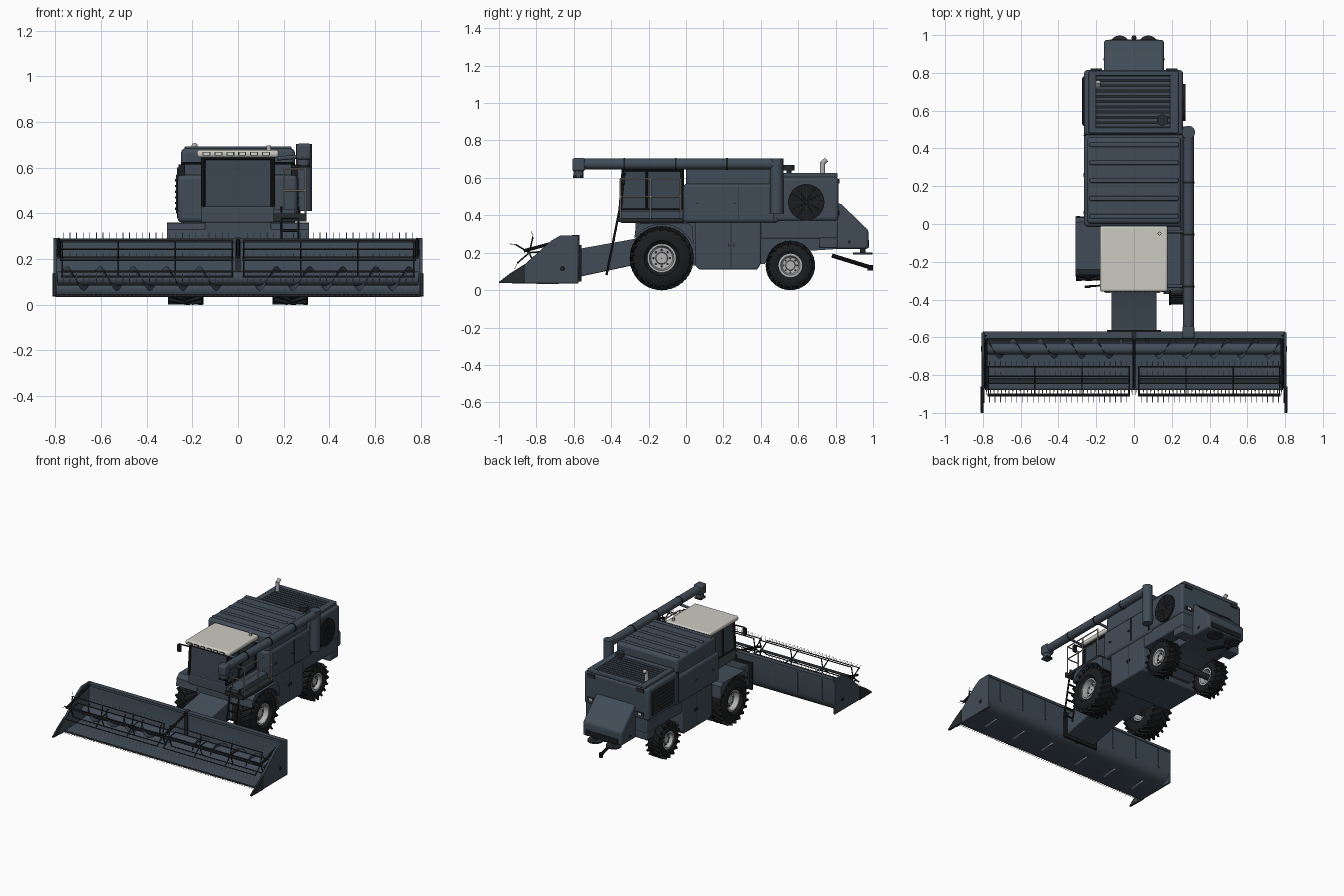
import bpy, bmesh, math
from mathutils import Vector, Matrix

if "Cube" in bpy.data.objects:
    bpy.data.objects.remove(bpy.data.objects["Cube"])

def mat(name, c):
    m = bpy.data.materials.new(name)
    m.diffuse_color = (*c, 1)
    m.use_nodes = True
    m.node_tree.nodes["Principled BSDF"].inputs["Base Color"].default_value = m.diffuse_color
    return m
SLATE = mat("slate_paint", (.053, .073, .096))
BLACK = mat("black_rubber", (.011, .012, .013))
DARK = mat("dark_metal", (.02, .024, .028))
CREAM = mat("cream_roof", (.6, .6, .54))
GREY = mat("light_grey_metal", (.45, .45, .45))
BEIGE = mat("beige_rail", (.42, .38, .3))
GLASS = mat("tinted_glass", (.043, .06, .08))
LAMP = mat("lamp_white", (.65, .65, .6))

# ---- helpers: each adds geometry to a bmesh, done() turns it into an object
def box(bm, x0, x1, y0, y1, z0, z1):
    M = Matrix.Translation(((x0+x1)/2, (y0+y1)/2, (z0+z1)/2)) @ Matrix.Diagonal((x1-x0, y1-y0, z1-z0, 1))
    bmesh.ops.create_cube(bm, size=1, matrix=M)

def rod(bm, a, b, r, seg=8, r2=None):
    a, b = Vector(a), Vector(b)
    d = b - a
    M = Matrix.Translation((a+b)/2) @ d.to_track_quat('Z', 'Y').to_matrix().to_4x4()
    bmesh.ops.create_cone(bm, cap_ends=True, segments=seg, radius1=r, radius2=r if r2 is None else r2, depth=d.length, matrix=M)

def prism(bm, pts, x0, x1):
    A = [bm.verts.new((x0, y, z)) for y, z in pts]
    B = [bm.verts.new((x1, y, z)) for y, z in pts]
    bm.faces.new(A); bm.faces.new(B[::-1])
    for i in range(len(pts)):
        j = (i+1) % len(pts)
        bm.faces.new((A[i], B[i], B[j], A[j]))

def lathe_x(bm, prof, cx, cy, cz, seg=40):
    rings = []
    for k in range(seg):
        t = 2*math.pi*k/seg
        rings.append([bm.verts.new((cx+x, cy+r*math.cos(t), cz+r*math.sin(t))) for x, r in prof])
    for k in range(seg):
        p, q = rings[k], rings[(k+1) % seg]
        for i in range(len(prof)-1):
            bm.faces.new((p[i], p[i+1], q[i+1], q[i]))

def done(name, bm, m, bevel=0):
    bmesh.ops.recalc_face_normals(bm, faces=bm.faces[:])
    me = bpy.data.meshes.new(name)
    bm.to_mesh(me); bm.free()
    me.materials.append(m)
    o = bpy.data.objects.new(name, me)
    bpy.context.collection.objects.link(o)
    bpy.ops.object.select_all(action='DESELECT')
    o.select_set(True); bpy.context.view_layer.objects.active = o
    bpy.ops.object.shade_smooth_by_angle(angle=math.radians(35))
    if bevel:
        b = o.modifiers.new("bevel", 'BEVEL')
        b.width, b.segments, b.limit_method = bevel, 3, 'ANGLE'
    return o

def boxes(name, m, lst, bevel=0):
    bm = bmesh.new()
    for b in lst: box(bm, *b)
    return done(name, bm, m, bevel)

def rods(name, m, lst, seg=8):
    bm = bmesh.new()
    for a, b, r in lst: rod(bm, a, b, r, seg)
    return done(name, bm, m)

def plate(name, m, pts, spans, bevel=0):
    bm = bmesh.new()
    for x0, x1 in spans: prism(bm, pts, x0, x1)
    return done(name, bm, m, bevel)

# ---- wheels
def wheel(name, s, xc, y, R, w, rr, n):
    h, c = w/2, R-.01
    bm = bmesh.new()
    lathe_x(bm, [(-h*.75, rr), (-h, rr+.02), (-h, c-.03), (-h*.8, c-.006), (0, c), (h*.8, c-.006), (h, c-.03), (h, rr+.02), (h*.75, rr)], s*xc, y, R)
    for k in range(n):   # chevron lugs
        for side in (-1, 1):
            a = 2*math.pi*(k+(.5 if side > 0 else 0))/n
            M = (Matrix.Translation((s*xc, y, R)) @ Matrix.Rotation(a, 4, 'X') @ Matrix.Translation((side*h*.47, 0, R-.013))
                 @ Matrix.Rotation(side*math.radians(32), 4, 'Z') @ Matrix.Diagonal((h*1.06, .014, .024, 1)))
            bmesh.ops.create_cube(bm, size=1, matrix=M)
    done(name+"_tyre", bm, BLACK)
    bm = bmesh.new()
    lathe_x(bm, [(h*.8*s, rr+.003), (h*.8*s, rr-.008), (h*.35*s, rr-.016), (h*.3*s, rr*.45), (h*.5*s, rr*.4), (h*.5*s, .001)], s*xc, y, R, 32)
    lathe_x(bm, [(-h*.8*s, rr+.003), (-h*.8*s, rr-.008), (-h*.1*s, rr-.016), (-h*.1*s, .001)], s*xc, y, R, 32)
    done(name+"_rim", bm, GREY)
    bm = bmesh.new()
    for k in range(8):
        t = k*math.pi/4
        p = Vector((s*(xc+h*.3), y+rr*.6*math.cos(t), R+rr*.6*math.sin(t)))
        rod(bm, p, p+Vector((s*.008, 0, 0)), rr*.09)
    done(name+"_bolts", bm, DARK)
for s, side in ((-1, "left"), (1, "right")):
    wheel("front_wheel_"+side, s, .23, -.13, .171, .16, .074, 22)
    wheel("rear_wheel_"+side, s, .205, .558, .132, .11, .06, 18)
rods("axles", DARK, [((-.22, -.13, .172), (.22, -.13, .172), .035), ((-.2, .56, .133), (.2, .56, .133), .022)], 12)

# ---- body
boxes("side_body", SLATE, [(-.265, .26, -.015, .5, .36, .57)], .02)
plate("lower_body", SLATE, [(.05, .37), (.05, .13), (.07, .11), (.38, .11), (.4, .14), (.4, .37)], [(-.25, .25)], .008)
plate("under_frame", SLATE, [(-.27, .37), (-.27, .14), (.1, .13), (.42, .14), (.5, .2), (.81, .22), (.81, .38)], [(-.145, .145)])
boxes("rear_lower_body", SLATE, [(-.25, .25, .4, .81, .275, .38), (-.25, .25, .71, .81, .225, .28)], .008)
boxes("grain_tank", SLATE, [(-.25, .25, .0, .46, .55, .685)], .022)
boxes("tank_lid_ribs", SLATE, [(-.235, .235, y-.012, y+.012, .675, .693) for y in (.04, .135, .23, .325, .42)], .006)
boxes("engine_housing", SLATE, [(-.265, .26, .47, .815, .37, .605)], .018)
boxes("engine_deck_rim", SLATE, [(-.24, -.2, .48, .81, .6, .627), (.19, .235, .48, .81, .6, .627),
                                 (-.24, .235, .48, .51, .6, .627), (-.24, .235, .785, .81, .6, .627)], .006)
boxes("deck_grille_base", DARK, [(-.2, .19, .505, .79, .6, .61)])
boxes("deck_grille_slats", SLATE, [(-.2, .19, .513+i*.028, .531+i*.028, .608, .62) for i in range(10)])
plate("rear_hood", SLATE, [(.8, .47), (.83, .46), (.975, .32), (.975, .22), (.8, .22)], [(-.158, .158)], .014)
boxes("hood_outlet", BLACK, [(-.13, .13, .972, .978, .228, .268)])
boxes("hood_latches", BLACK, [(s*.158-.004, s*.158+.004, .865, .88, .25, .265) for s in (-1, 1)])
boxes("panel_seams", DARK, [(s*.2505-.001, s*.2505+.001, y-.002, y+.002, .12, .36) for s in (-1, 1) for y in (.24,)]
      + [(s*.2625-.003, s*.2625+.003, y-.002, y+.002, .38, .555) for s in (-1, 1) for y in (.28,)]
      + [(s*.262-.006, s*.262+.006, .465, .472, .38, .6) for s in (-1, 1)])
boxes("door_handles", DARK, [(s*.262-.006, s*.262+.006, y, y+.02, .46, .467) for s in (-1, 1) for y in (.05, .25)]
      + [(s*.252-.004, s*.252+.004, y, y+.008, .23, .25) for s in (-1, 1) for y in (.225, .25)])
boxes("rear_lights", DARK, [(s*.2-.03, s*.2+.03, .812, .822, z, z+.025) for s in (-1, 1) for z in (.4, .57)])
boxes("rear_lamps", LAMP, [(s*.2-.012, s*.2+.012, .82, .824, .405, .42) for s in (-1, 1)])

# rotary screen (right) and vent panel (left)
bm = bmesh.new()
rod(bm, (.25, .643, .47), (.272, .643, .47), .097, 36)
done("rotary_screen", bm, BLACK)
bm = bmesh.new()
for k in range(12):
    t = k*math.pi/6
    rod(bm, (.271, .643, .47), (.271, .643+.09*math.cos(t), .47+.09*math.sin(t)), .003, 6)
done("screen_spokes", bm, DARK)
boxes("left_vent", DARK, [(-.272, -.25, .52, .78, .4, .57)], .004)
boxes("left_vent_slats", DARK, [(-.275, -.26, .53, .77, .415+i*.025, .425+i*.025) for i in range(6)])

# exhaust and air cleaner
rods("exhaust", GREY, [((-.19, .73, .61), (-.19, .73, .685), .014), ((-.19, .73, .68), (-.19, .752, .698), .013)], 14)
rods("air_cleaner", DARK, [((.15, .55, .6), (.15, .55, .65), .014), ((.15, .55, .64), (.15, .55, .668), .03)], 18)

# ---- fenders
arch = [(-.13+.18*math.cos(math.radians(a)), .172+.18*math.sin(math.radians(a))) for a in range(25, 148, 8)]
plate("front_fenders", SLATE, [(-.275, .285), (-.27, .33), (-.24, .357), (.01, .36), (.035, .34), (.04, .25)] + arch, [(-.31, -.14), (.14, .31)])

# ---- cab
boxes("cab_base", SLATE, [(-.16, .16, -.35, -.01, .36, .43)], .006)
plate("cab_glass", GLASS, [(-.35, .43), (-.335, .65), (-.02, .65), (-.02, .43)], [(-.15, .15)])
posts = []
for s in (-1, 1):
    x = s*.152
    posts += [((x, -.352, .43), (x, -.335, .65), .009), ((x, -.21, .43), (x, -.21, .65), .007), ((x, -.02, .43), (x, -.02, .65), .01),
              ((x, -.35, .433), (x, -.02, .433), .007), ((x, -.335, .642), (x, -.02, .642), .009)]
posts += [((-.152, -.337, .642), (.152, -.337, .642), .009)]
rods("cab_frame", BLACK, posts)
boxes("cab_roof", CREAM, [(-.18, .178, -.358, -.01, .645, .678)], .012)
boxes("roof_light_bar", DARK, [(-.155+i*.052, -.12+i*.052, -.362, -.35, .653, .668) for i in range(6)])
boxes("roof_lamps", LAMP, [(-.15+i*.052, -.125+i*.052, -.364, -.36, .656, .666) for i in range(6)])
rods("beacon", GREY, [((.135, -.05, .67), (.135, -.05, .697), .01)], 12)
rods("mirror_arms", BLACK, [((s*.16, -.325, .62), (s*.25, -.33, .62), .005) for s in (-1, 1)])
boxes("mirrors", BLACK, [(s*.246-.015, s*.246+.015, -.34, -.325, .565, .615) for s in (-1, 1)], .004)

# platform, railing and ladder on the right
boxes("platform", DARK, [(.155, .3, -.37, -.015, .365, .385), (.155, .3, -.37, -.36, .385, .4)])
boxes("platform_skirt", SLATE, [(.155, .25, -.36, -.015, .385, .42)])
rl = []
for z in (.5, .595):
    rl += [((.295, -.35, z), (.295, -.03, z), .0045), ((.2, -.35, z), (.295, -.35, z), .0045)]
rl += [((x, y, .38), (x, y, .595), .0045) for x, y in ((.2, -.35), (.295, -.35), (.295, -.19), (.295, -.03))]
rods("railing", BEIGE, rl, 6)
rods("ladder", BLACK, [((x, -.425, .08), (x, -.355, .43), .006) for x in (.19, .265)]
     + [((.19, -.42+.011*i, .105+.055*i), (.265, -.42+.011*i, .105+.055*i), .007) for i in range(6)], 6)

# ---- unloading auger
rods("unloading_tube", SLATE, [((.288, -.6, .675), (.288, .49, .675), .029), ((.288, .485, .41), (.288, .485, .703), .035),
                               ((.288, -.575, .6), (.288, -.575, .68), .027)], 24)
boxes("unloading_spout", SLATE, [(.256, .32, -.608, -.54, .635, .706)], .012)
rods("tube_clamps", BLACK, [((.288, y, .675), (.288, y+.01, .675), .032) for y in (-.335, -.06, .215)], 24)
rods("tube_supports", SLATE, [((.17, y, .64), (.288, y, .65), .009) for y in (-.33, -.04)]
     + [((.2, .485, .46), (.29, .485, .46), .03)], 12)
boxes("spout_lip", BLACK, [(.262, .314, -.603, -.547, .6, .612)])

# ---- spreaders and drawbar at the rear
rods("spreader_discs", DARK, [((s*.075, .945, .19), (s*.075, .945, .2), .053) for s in (-1, 1)]
     + [((s*.075, .945, .2), (s*.075, .945, .24), .015) for s in (-1, 1)], 20)
rods("drawbar", BLACK, [((0, .78, .185), (0, .985, .122), .011), ((0, .985, .105), (0, .985, .135), .014)], 10)

# ---- feeder house
plate("feeder_house", SLATE, [(-.575, .22), (-.575, .07), (-.25, .14), (-.2, .14), (-.2, .33), (-.27, .275)], [(-.12, .12)], .006)
boxes("feeder_frame", BLACK, [(s*.13-.012, s*.13+.012, -.575, -.56, .045, .24) for s in (-1, 1)]
      + [(-.14, .14, -.575, -.56, .045, .07), (-.12, .12, -.575, -.56, .22, .24)])

# ---- header
plate("header_trough", SLATE, [(-.575, .285), (-.575, .12), (-.585, .085), (-.61, .06), (-.65, .047), (-.75, .039), (-.87, .034), (-.87, .046),
                               (-.72, .052), (-.64, .06), (-.61, .085), (-.597, .12), (-.597, .285)], [(-.8, .8)])
plate("header_end_panels", SLATE, [(-.93, .036), (-.95, .06), (-.72, .265), (-.67, .293), (-.575, .293), (-.575, .036)], [(-.808, -.792), (.792, .808)], .004)
plate("crop_dividers", DARK, [(-1, .038), (-1, .044), (-.94, .09), (-.86, .14), (-.86, .036)], [(-.812, -.796), (.796, .812)], .004)
boxes("header_top_beam", SLATE, [(-.8, .8, -.605, -.57, .272, .29)])
boxes("header_center_post", DARK, [(-.012, .012, -.61, -.57, .06, .295)])
boxes("header_back_ribs", SLATE, [(x-.006, x+.006, -.577, -.57, .12, .27) for x in (-.7, -.5, -.3, .3, .5, .7)])
boxes("floor_skids", GREY, [(x-.005, x+.005, -.8, -.68, .034, .045) for x in (-.65, -.4, -.15, .15, .4, .65)])
rods("auger_bearings", BLACK, [((s*.78, -.66, .115), (s*.811, -.66, .115), .014) for s in (-1, 1)], 12)

# feed auger with opposite-handed spiral flights
bm = bmesh.new()
rod(bm, (-.79, -.66, .115), (.79, -.66, .115), .03, 20)
done("feed_auger_tube", bm, SLATE)
bm = bmesh.new()
for s in (-1, 1):
    prev = None
    for i in range(16*5+1):
        t = 2*math.pi*i/16
        x = s*(.785-.145*i/16)
        cur = [bm.verts.new((x, -.66+r*math.cos(t), .115+r*math.sin(t))) for r in (.028, .054)]
        if prev: bm.faces.new((prev[0], prev[1], cur[1], cur[0]))
        prev = cur
done("feed_auger_flights", bm, SLATE)

# cutter bar with guards
boxes("cutter_bar", DARK, [(-.79, .79, -.88, -.862, .036, .046)])
bm = bmesh.new()
for i in range(80):
    x = -.78+i*1.56/79
    rod(bm, (x, -.872, .041), (x, -.905, .041), .004, 5, .001)
done("knife_guards", bm, BEIGE)

# reel: two halves with five bats, spiders and tines
CY, CZ, RR = -.838, .2, .083
shaft, bats, tines = [], [], []
for s in (-1, 1):
    shaft.append(((s*.02, CY, CZ), (s*.78, CY, CZ), .009))
    for k in range(5):
        t = math.radians(72*k+5)
        y, z = CY+RR*math.cos(t), CZ+RR*math.sin(t)
        bats.append(((s*.02, y, z), (s*.775, y, z), .004))
        for x in (.025, .275, .525, .77):
            bats.append(((s*x, CY, CZ), (s*x, y, z), .004))
        for i in range(26):
            x = s*(.04+i*.029)
            tines.append(((x, y, z), (x, y+.035*math.cos(t+.4), z+.035*math.sin(t+.4)), .0016))
rods("reel_shafts", DARK, shaft, 12)
rods("reel_bats", DARK, bats, 6)
rods("reel_tines", GREY, tines, 4)
rods("reel_arms", BLACK, [((x, -.585, .285), (x, CY-.03, CZ+.01), .009) for x in (-.785, 0, .785)], 8)
